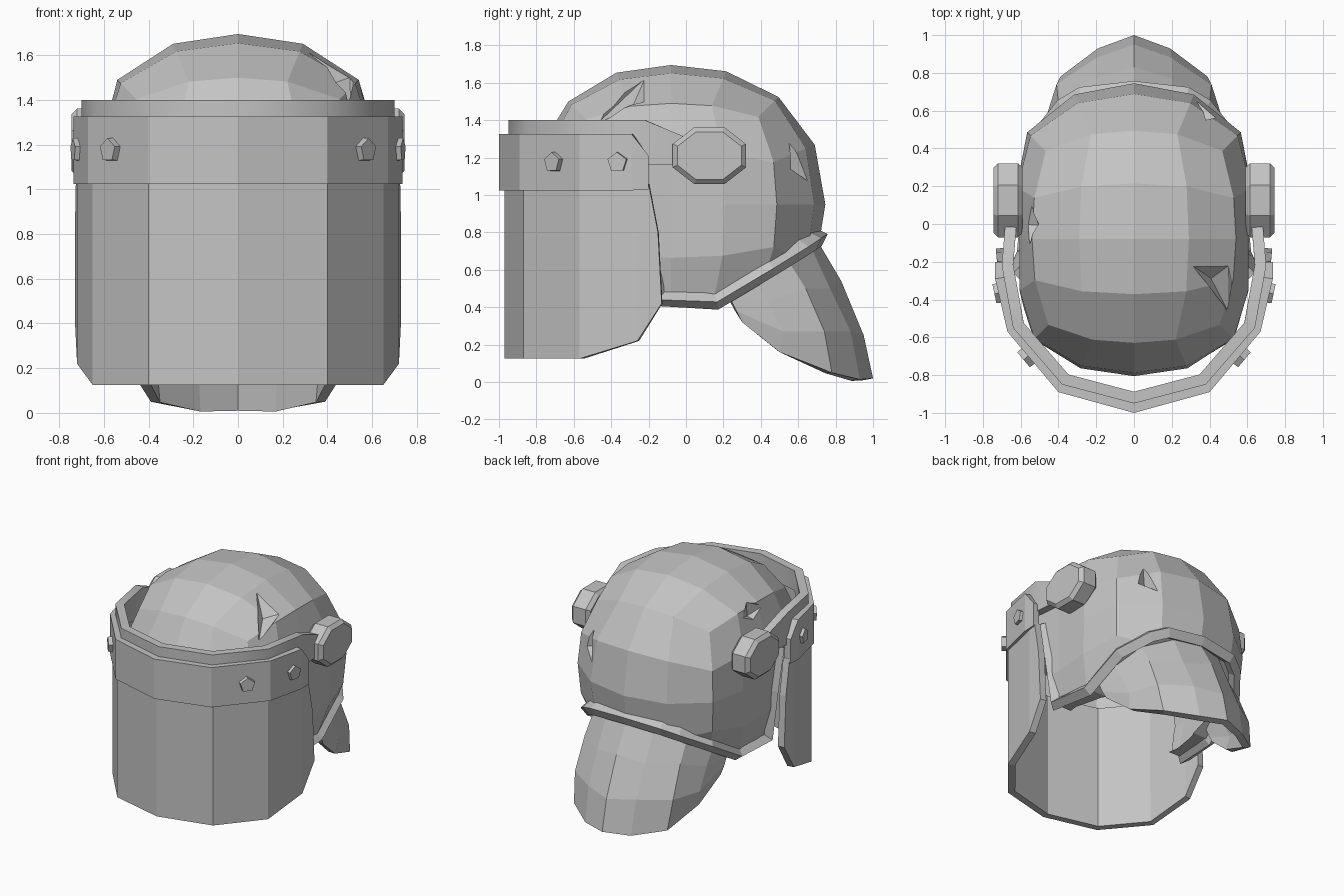
import bpy, bmesh
from math import tan, pi
from mathutils import Vector, Matrix

cube = bpy.data.objects.get("Cube")
if cube:
    bpy.data.objects.remove(cube, do_unlink=True)

grey = bpy.data.materials.new("plain_grey")
grey.use_nodes = True
grey.diffuse_color = (0.55, 0.55, 0.55, 1)
grey.node_tree.nodes["Principled BSDF"].inputs["Base Color"].default_value = (0.55, 0.55, 0.55, 1)

POWER = 2.25
WIDTH = 0.725
CENTRE = Vector((0, -0.08, 0.95))


def add(name, bm):
    mesh = bpy.data.meshes.new(name)
    bm.to_mesh(mesh)
    bm.free()
    mesh.materials.append(grey)
    obj = bpy.data.objects.new(name, mesh)
    bpy.context.collection.objects.link(obj)
    return obj


def apply_modifiers(obj):
    deps = bpy.context.evaluated_depsgraph_get()
    mesh = bpy.data.meshes.new_from_object(obj.evaluated_get(deps))
    obj.modifiers.clear()
    obj.data = mesh


def solidify(obj, thickness):
    mod = obj.modifiers.new("thickness", 'SOLIDIFY')
    mod.thickness = thickness
    mod.offset = -1
    mod.use_even_offset = True


def terms(v):
    """Rounded-box measure of a point relative to the shell centre."""
    ry = 0.75 if v.y < 0 else 0.825
    rz = 0.745 if v.z > 0 else 0.78
    return [abs(a / r) ** POWER for a, r in zip(v, (WIDTH, ry, rz))]


def on_shell(v, scale=1.0):
    return CENTRE + v * (scale * sum(terms(v)) ** (-1 / POWER))


def side_limit(y):
    """Flattened sides that flare towards the back."""
    return 0.605 + 0.07 * max(0, y)


def shell_x(y, z):
    _, b, c = terms(Vector((0, y, z)) - CENTRE)
    return min(side_limit(y), WIDTH * max(0, 1 - b - c) ** (1 / POWER))


def hull(name, points):
    bm = bmesh.new()
    for p in points:
        bm.verts.new(p)
    bmesh.ops.convex_hull(bm, input=bm.verts[:])
    loose = [v for v in bm.verts if not v.link_faces]
    bmesh.ops.delete(bm, geom=loose, context='VERTS')
    bmesh.ops.recalc_face_normals(bm, faces=bm.faces[:])
    return add(name, bm)


def sheet(name, half, thickness):
    """Mirrored strip of columns, running from -x to +x, with thickness."""
    columns = [[(-x, y, z) for x, y, z in c] for c in half[:0:-1]] + half
    bm = bmesh.new()
    grid = [[bm.verts.new(p) for p in c] for c in columns]
    for a, b in zip(grid, grid[1:]):
        for r in range(len(a) - 1):
            bm.faces.new((a[r], b[r], b[r + 1], a[r + 1]))
    obj = add(name, bm)
    solidify(obj, thickness)
    apply_modifiers(obj)
    return obj


# Helmet shell: gridded ball pushed to a rounded box shape with flat sides
bm = bmesh.new()
bmesh.ops.create_cube(bm, size=2)
bmesh.ops.subdivide_edges(bm, edges=bm.edges[:], cuts=3, use_grid_fill=True)
for v in bm.verts:
    v.co = on_shell(Vector([tan(pi / 4 * a) for a in v.co]))
    limit = side_limit(v.co.y)
    v.co.x = max(-limit, min(limit, v.co.x))
shell = add("helmet_shell", bm)
solidify(shell, 0.09)

# Cutter for the face opening and lower edge
bm = bmesh.new()
outline = [(-1.2, 1.12), (-0.26, 1.12), (-0.19, 0.8), (-0.15, 0.44), (0.17, 0.43),
           (0.74, 0.78), (1.2, 1.06), (1.2, -1), (-1.2, -1)]
face = bm.faces.new([bm.verts.new((-1, y, z)) for y, z in outline])
ext = bmesh.ops.extrude_face_region(bm, geom=[face])
bmesh.ops.translate(bm, vec=(2, 0, 0), verts=[g for g in ext["geom"] if isinstance(g, bmesh.types.BMVert)])
bmesh.ops.recalc_face_normals(bm, faces=bm.faces[:])
cutters = [add("opening_cutter", bm)]

# Cutters for the three dents
dents = [
    [(0.31, -0.22, 1.63), (0.5, -0.22, 1.5), (0.5, -0.47, 1.38)],
    [(-0.56, 0.12, 1.45), (-0.5, 0, 1.5), (-0.56, -0.12, 1.45), (-0.6, 0, 1.38)],
    [(0.4, 0.58, 1.31), (0.33, 0.66, 1.07), (0.46, 0.58, 1.14)],
]
for corners in dents:
    dirs = [Vector(p) - CENTRE for p in corners]
    middle = sum(dirs, Vector()) / len(dirs)
    points = [on_shell(d, s) for d in dirs for s in (0.985, 1.15)]
    cutters.append(hull("dent_cutter", points + [on_shell(middle, 0.89)]))

for cutter in cutters:
    cutter.hide_render = True
    mod = shell.modifiers.new("cut", 'BOOLEAN')
    mod.operation = 'DIFFERENCE'
    mod.solver = 'EXACT'
    mod.object = cutter
apply_modifiers(shell)
for cutter in cutters:
    bpy.data.objects.remove(cutter, do_unlink=True)

# Edge trim following the shell's lower edge and face opening
side = [(-0.26, 1.1), (-0.19, 0.8), (-0.15, 0.445), (0.16, 0.435), (0.45, 0.61), (0.62, 0.715), (0.68, 0.755)]
path = [(shell_x(y, z) - 0.015, y, z) for y, z in side]
path = path + [(0, 0.71, 0.775)] + [(-x, y, z) for x, y, z in reversed(path)]
curve = bpy.data.curves.new("edge_trim", 'CURVE')
curve.dimensions = '3D'
curve.bevel_depth = 0.05
curve.bevel_resolution = 0
curve.use_fill_caps = True
spline = curve.splines.new('POLY')
spline.points.add(len(path) - 1)
for point, co in zip(spline.points, path):
    point.co = (*co, 1)
spline.use_smooth = False
curve.materials.append(grey)
trim = bpy.data.objects.new("edge_trim", curve)
bpy.context.collection.objects.link(trim)

# Visor
visor = [[(x, y, z) for z in (low, 0.8, 1.06)] for x, y, low in
         ((0, -0.97, 0.125), (0.4, -0.87, 0.125), (0.65, -0.57, 0.125), (0.72, -0.26, 0.22))]
visor.append([(0.73, -0.13, 0.42), (0.73, -0.15, 0.8), (0.725, -0.2, 1.06)])
sheet("visor", visor, 0.05)

# Visor band and the inner ring with its arms
band = [(0, -1, 1.025, 1.325), (0.4, -0.89, 1.025, 1.325), (0.67, -0.57, 1.025, 1.325),
        (0.735, -0.29, 1.025, 1.325), (0.735, -0.2, 1.03, 1.21)]
sheet("visor_band", [[(x, y, a), (x, y, b)] for x, y, a, b in band], 0.05)
ring = [(0, -0.95, 1.25, 1.4), (0.38, -0.85, 1.25, 1.4), (0.64, -0.55, 1.25, 1.4),
        (0.7, -0.22, 1.16, 1.4), (0.68, 0.02, 1.16, 1.3)]
inner_ring = sheet("inner_ring", [[(x, y, a), (x, y, b)] for x, y, a, b in ring], 0.06)
bpy.ops.object.select_all(action='DESELECT')
inner_ring.select_set(True)
bpy.context.view_layer.objects.active = inner_ring
bpy.ops.object.shade_smooth_by_angle(angle=0.7)

# Neck guard
guard = [
    [(0, 0.7, 0.76), (0, 0.83, 0.54), (0, 0.95, 0.25), (0, 1, 0.02)],
    [(0.2, 0.66, 0.74), (0.2, 0.77, 0.5), (0.2, 0.88, 0.27), (0.19, 0.93, 0.014)],
    [(0.39, 0.54, 0.66), (0.4, 0.64, 0.5), (0.41, 0.74, 0.27), (0.39, 0.78, 0.05)],
    [(0.48, 0.36, 0.55), (0.48, 0.44, 0.43), (0.48, 0.52, 0.27), (0.46, 0.5, 0.16)],
    [(0.51, 0.22, 0.48), (0.51, 0.24, 0.44), (0.51, 0.27, 0.38), (0.5, 0.3, 0.32)],
]
sheet("neck_guard", guard, 0.05)

for s, label in ((1, "left"), (-1, "right")):
    # Eight-sided pivot disc
    bm = bmesh.new()
    bmesh.ops.create_cone(bm, cap_ends=True, segments=8, radius1=1, radius2=1, depth=0.155,
                          matrix=Matrix.Rotation(pi / 2, 4, 'Y') @ Matrix.Rotation(pi / 8, 4, 'Z'))
    bmesh.ops.transform(bm, matrix=Matrix.Translation((s * 0.667, 0.125, 1.21)) @ Matrix.Diagonal((1, 0.212, 0.164, 1)),
                        verts=bm.verts[:])
    disc = add(label + "_pivot_disc", bm)
    bevel = disc.modifiers.new("chamfer", 'BEVEL')
    bevel.width = 0.025
    bevel.segments = 1
    bevel.limit_method = 'ANGLE'
    bevel.angle_limit = 1.2
    apply_modifiers(disc)

    # Five-sided bolts on the band
    for place, x, y, normal in (("front", 0.55, -0.69, (0.76, -0.64)), ("side", 0.695, -0.36, (0.98, -0.21))):
        direction = Vector((s * normal[0], normal[1], 0))
        turn = direction.to_track_quat('Z', 'Y').to_matrix().to_4x4()
        bm = bmesh.new()
        bmesh.ops.create_cone(bm, cap_ends=True, segments=5, radius1=0.06, radius2=0.054, depth=0.09,
                              matrix=Matrix.Translation((s * x, y, 1.175)) @ turn)
        add(f"{label}_{place}_bolt", bm)
